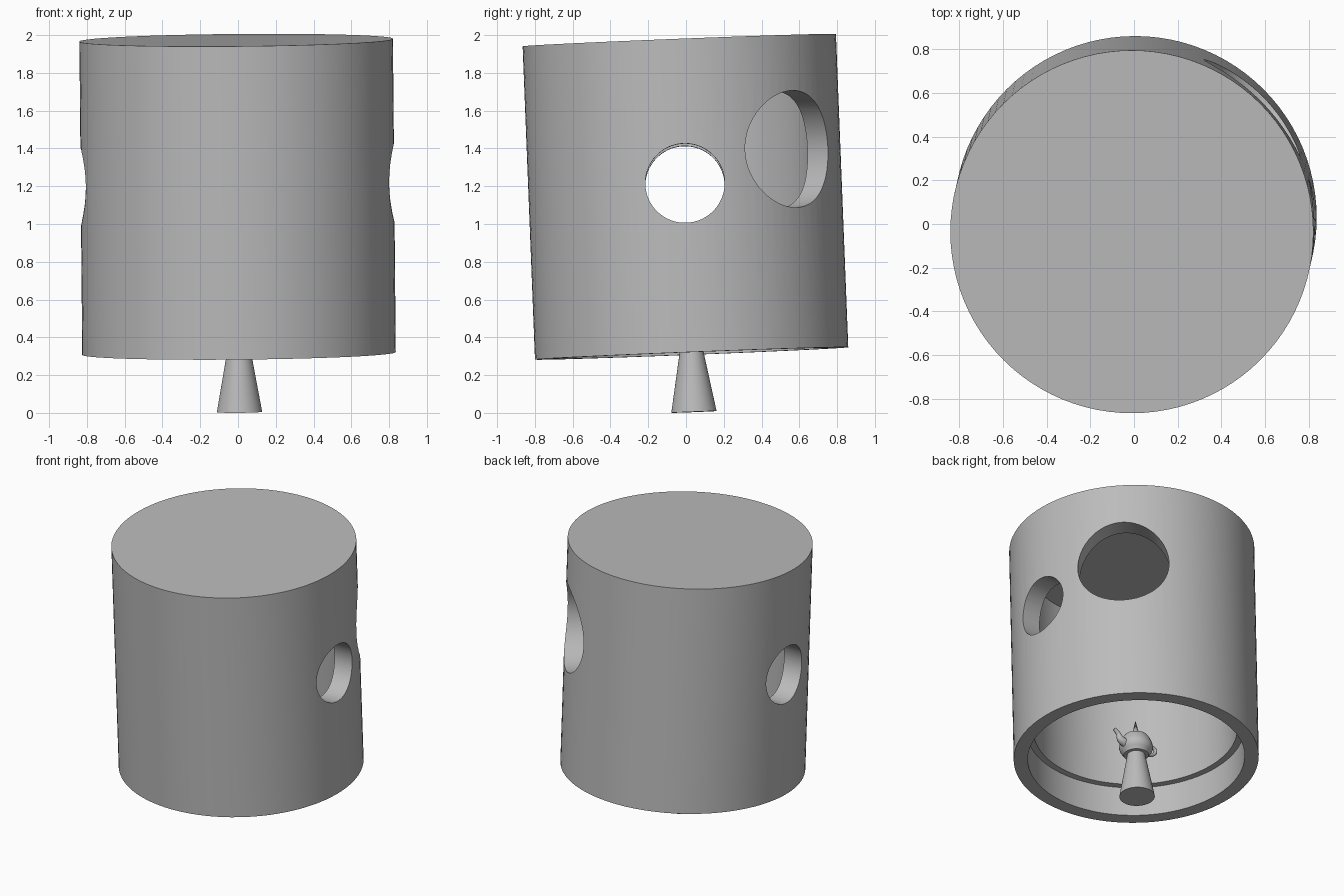
import bpy, bmesh, math
from mathutils import Matrix, Vector

cube = bpy.data.objects.get("Cube")
if cube:
    bpy.data.objects.remove(cube)

grey = bpy.data.materials.new("plain grey")
grey.use_nodes = True
colour = (0.5, 0.5, 0.5, 1)
grey.diffuse_color = colour
grey.node_tree.nodes["Principled BSDF"].inputs["Base Color"].default_value = colour

# Everything shares one slightly leaning axis
lean = (Matrix.Translation((0.008, 0.042, 0.005))
        @ Matrix.Rotation(-0.009, 4, 'Y') @ Matrix.Rotation(0.0394, 4, 'X'))


def activate(ob):
    bpy.ops.object.select_all(action='DESELECT')
    ob.select_set(True)
    bpy.context.view_layer.objects.active = ob


def add(name, data):
    ob = bpy.data.objects.new(name, data)
    bpy.context.collection.objects.link(ob)
    return ob


def finish(ob, angle=30):
    ob.data.materials.append(grey)
    ob.matrix_world = lean @ ob.matrix_world
    activate(ob)
    bpy.ops.object.shade_smooth_by_angle(angle=math.radians(angle))


def lathe(name, profile, steps):
    """Spin a (radius, height) profile around z."""
    bm = bmesh.new()
    verts = [bm.verts.new((r, 0, z)) for r, z in profile]
    edges = [bm.edges.new(pair) for pair in zip(verts, verts[1:])]
    bmesh.ops.spin(bm, geom=verts + edges, cent=(0, 0, 0), axis=(0, 0, 1),
                   angle=math.tau, steps=steps, use_merge=True)
    bmesh.ops.remove_doubles(bm, verts=bm.verts, dist=0.0002)
    bmesh.ops.recalc_face_normals(bm, faces=bm.faces)
    mesh = bpy.data.meshes.new(name)
    bm.to_mesh(mesh)
    bm.free()
    return add(name, mesh)


def cut_hole(ob, radius, start, end):
    """Bore a round hole between two points."""
    a, b = Vector(start), Vector(end)
    bpy.ops.mesh.primitive_cylinder_add(vertices=64, radius=radius,
                                        depth=(b - a).length)
    cutter = bpy.context.object
    cutter.hide_render = True
    cutter.matrix_world = (Matrix.Translation((a + b) / 2)
                           @ (b - a).to_track_quat('Z', 'Y').to_matrix().to_4x4())
    activate(ob)
    mod = ob.modifiers.new("hole", 'BOOLEAN')
    mod.operation, mod.solver, mod.object = 'DIFFERENCE', 'EXACT', cutter
    bpy.ops.object.modifier_apply(modifier=mod.name)
    bpy.data.objects.remove(cutter)


def tube(name, points, radii):
    """Round tube along a smooth path, converted to a mesh."""
    curve = bpy.data.curves.new(name, 'CURVE')
    curve.dimensions = '3D'
    curve.bevel_depth = 1
    curve.bevel_resolution = 3
    curve.use_fill_caps = True
    spline = curve.splines.new('BEZIER')
    spline.bezier_points.add(len(points) - 1)
    for p, (x, z), r in zip(spline.bezier_points, points, radii):
        p.co, p.radius = (x, 0, z), r
        p.handle_left_type = p.handle_right_type = 'AUTO'
    ob = add(name, curve)
    activate(ob)
    bpy.ops.object.convert(target='MESH')
    return bpy.context.object


# Drum: closed on top, open below, with a stepped inner wall
drum = lathe("drum", [(0, 1.97), (0.83, 1.97), (0.83, 0.31), (0.735, 0.31),
                      (0.735, 0.53), (0.69, 0.53), (0.69, 1.83), (0, 1.83)], 96)
# Small hole through both sides, large hole on one diagonal
cut_hole(drum, 0.21, (-1, 0, 1.205), (1, 0, 1.205))
cut_hole(drum, 0.31, (0.25, 0.25, 1.365), (0.8, 0.8, 1.365))
finish(drum)

# Flared pedestal
finish(lathe("pedestal", [(0, 0), (0.12, 0), (0.06, 0.335), (0, 0.335)], 48))

# Small pot with foot, belly, lip and lid
finish(lathe("pot_body", [(0, 0.33), (0.085, 0.33), (0.088, 0.338), (0.1, 0.352),
                          (0.111, 0.37), (0.115, 0.39), (0.111, 0.415),
                          (0.1, 0.443), (0.086, 0.468), (0.082, 0.474),
                          (0.078, 0.468), (0.06, 0.478), (0.03, 0.488),
                          (0, 0.492)], 32), 40)
finish(lathe("pot_spike", [(0, 0.48), (0.028, 0.48), (0, 0.605)], 24))
finish(tube("pot_spout", [(0.09, 0.39), (0.135, 0.405), (0.155, 0.44),
                          (0.19, 0.468)], [0.034, 0.026, 0.016, 0.013]), 50)
finish(tube("pot_handle", [(-0.09, 0.448), (-0.145, 0.45), (-0.172, 0.43),
                           (-0.155, 0.395), (-0.108, 0.37)], [0.012] * 5), 50)
